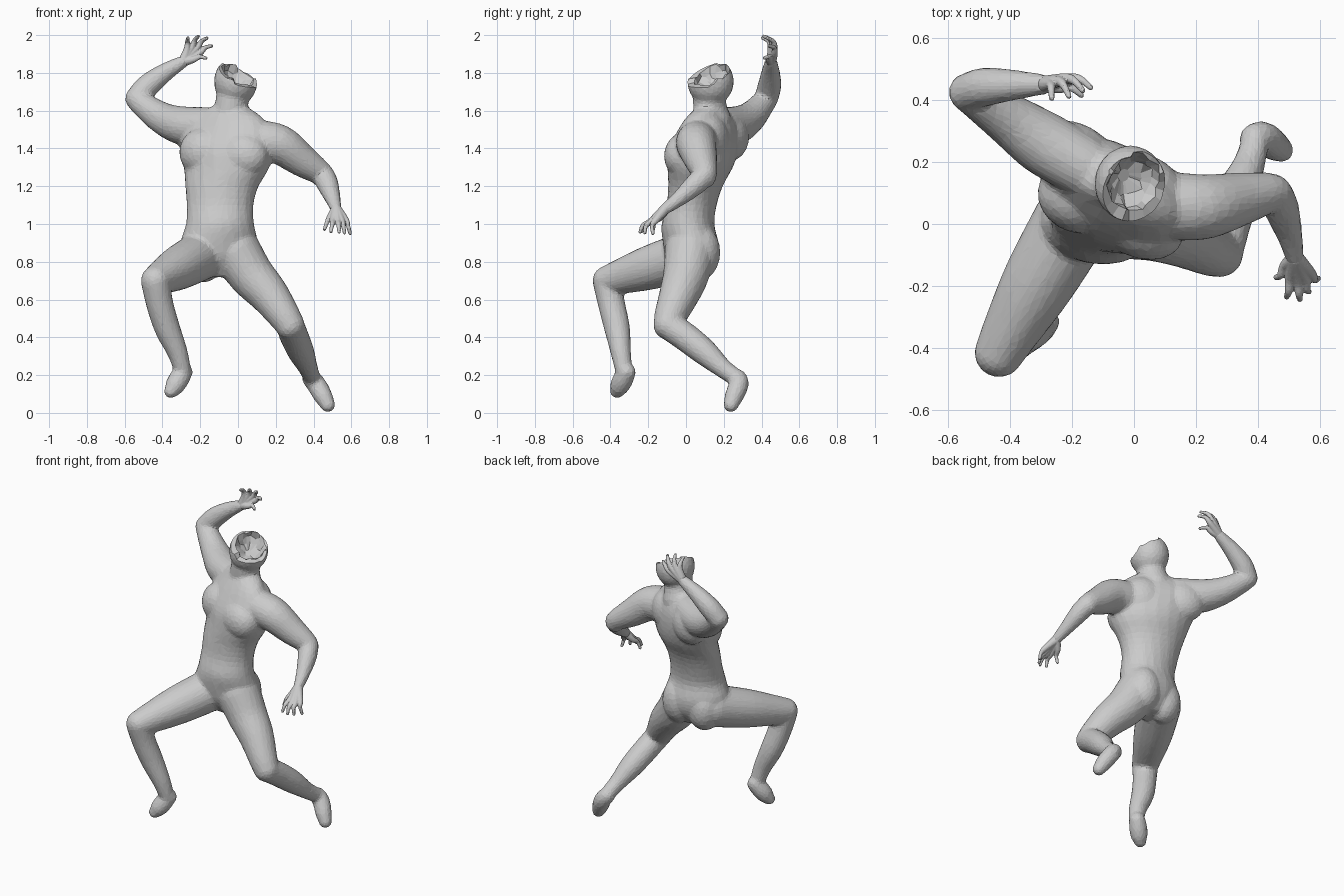
import bpy, bmesh, math, random
from mathutils import Vector, Matrix

if "Cube" in bpy.data.objects:
    bpy.data.objects.remove(bpy.data.objects["Cube"])

random.seed(4)
SIDES = 20


def spline(keys, steps):
    """Catmull-Rom through tuples of numbers."""
    out = []
    for i in range(len(keys) - 1):
        a, b, c, d = (keys[max(i - 1, 0)], keys[i], keys[i + 1],
                      keys[min(i + 2, len(keys) - 1)])
        for s in range(steps):
            t = s / steps
            out.append(tuple(0.5 * (2 * q + (r - p) * t + (2 * p - 5 * q + 4 * r - w) * t * t
                                    + (3 * q - p - 3 * r + w) * t ** 3)
                             for p, q, r, w in zip(a, b, c, d)))
    return out + [keys[-1]]


def loft(bm, rings):
    """Skin rings given as (centre, half-axis u, half-axis v)."""
    rows = []
    for c, u, v in rings:
        rows.append([bm.verts.new(c + u * math.cos(k * math.tau / SIDES)
                                  + v * math.sin(k * math.tau / SIDES)) for k in range(SIDES)])
    faces = [bm.faces.new(rows[0][::-1]), bm.faces.new(rows[-1])]
    for r0, r1 in zip(rows, rows[1:]):
        for k in range(SIDES):
            n = (k + 1) % SIDES
            faces.append(bm.faces.new((r0[k], r0[n], r1[n], r1[k])))
    bmesh.ops.recalc_face_normals(bm, faces=faces)
    return rows


def ball(bm, centre, size, yaw=0):
    m = (Matrix.Translation(centre) @ Matrix.Rotation(math.radians(yaw), 4, 'Z')
         @ Matrix.Diagonal((*size, 1)))
    bmesh.ops.create_icosphere(bm, subdivisions=3, radius=1, matrix=m)


def tube(bm, keys, steps=4):
    """Round limb through (x, y, z, radius) keys with ball ends."""
    pts = spline(keys, steps)
    rings = []
    for i, p in enumerate(pts):
        tan = Vector(pts[min(i + 1, len(pts) - 1)][:3]) - Vector(pts[max(i - 1, 0)][:3])
        q = Vector((0, 0, 1)).rotation_difference(tan.normalized())
        rings.append((Vector(p[:3]), q @ Vector((p[3], 0, 0)), q @ Vector((0, p[3], 0))))
    loft(bm, rings)
    for p in (pts[0], pts[-1]):
        ball(bm, p[:3], (p[3],) * 3)


def make(name, bm):
    me = bpy.data.meshes.new(name)
    bm.to_mesh(me)
    bm.free()
    ob = bpy.data.objects.new(name, me)
    bpy.context.collection.objects.link(ob)
    return ob


def fuse(ob, voxel, smooth, keep, cutter=None):
    """Merge the overlapping parts into one lightly faceted skin and bake it."""
    m = ob.modifiers.new("Remesh", 'REMESH')
    m.mode, m.voxel_size = 'VOXEL', voxel
    m = ob.modifiers.new("Smooth", 'SMOOTH')
    m.factor, m.iterations = 0.5, smooth
    m = ob.modifiers.new("Decimate", 'DECIMATE')
    m.ratio = keep
    if cutter:
        m = ob.modifiers.new("Cut", 'BOOLEAN')
        m.operation, m.solver, m.object = 'DIFFERENCE', 'EXACT', cutter
    bpy.ops.object.select_all(action='DESELECT')
    ob.select_set(True)
    bpy.context.view_layer.objects.active = ob
    bpy.ops.object.convert(target='MESH')
    bpy.ops.object.shade_flat()


body = bmesh.new()

# Twisting torso: x, y, z, half width, half depth, yaw
torso = [(-.08, .03, .72, .08, .07, 10), (-.09, .03, .81, .18, .13, 10),
         (-.10, .025, .90, .205, .147, 8), (-.095, .01, 1.0, .18, .14, 0),
         (-.095, .03, 1.1, .178, .132, -8), (-.085, .05, 1.2, .198, .14, -15),
         (-.06, .075, 1.3, .238, .158, -24), (-.06, .095, 1.4, .262, .158, -27),
         (-.06, .12, 1.5, .25, .13, -27), (-.06, .13, 1.57, .20, .095, -27),
         (-.05, .13, 1.62, .10, .07, -20)]
rings = []
for x, y, z, w, d, yaw in spline(torso, 3):
    a = math.radians(yaw)
    rings.append((Vector((x, y, z)), Vector((math.cos(a), math.sin(a), 0)) * w,
                  Vector((-math.sin(a), math.cos(a), 0)) * d))
loft(body, rings)

# Chest, shoulder blades, buttocks
ball(body, (.015, .005, 1.36), (.155, .112, .13), -27)
ball(body, (-.185, .085, 1.38), (.13, .112, .13), -27)
ball(body, (-.19, .225, 1.46), (.14, .10, .13), -27)
ball(body, (.04, .13, 1.45), (.13, .09, .13), -27)
ball(body, (-.18, .06, .83), (.105, .105, .14))
ball(body, (-.01, .07, .85), (.11, .112, .15))

# Neck and head
tube(body, [(-.05, .14, 1.55, .10), (-.035, .125, 1.63, .088), (-.025, .125, 1.69, .09)])
ball(body, (-.012, .13, 1.755), (.116, .124, .13))

# Raised arm
tube(body, [(-.17, .19, 1.52, .10), (-.29, .26, 1.52, .103), (-.40, .335, 1.56, .085),
            (-.50, .40, 1.63, .067), (-.535, .425, 1.665, .063)])
tube(body, [(-.535, .425, 1.665, .062), (-.48, .442, 1.73, .063), (-.39, .448, 1.80, .05),
            (-.29, .45, 1.86, .033)])
# Lowered arm
tube(body, [(.10, .06, 1.44, .11), (.22, .055, 1.42, .106), (.34, .08, 1.335, .087),
            (.43, .10, 1.275, .067), (.45, .10, 1.25, .06)])
tube(body, [(.45, .10, 1.26, .06), (.475, .05, 1.21, .058), (.50, -.03, 1.14, .043),
            (.52, -.11, 1.08, .03)])

# Lifted front leg
tube(body, [(-.20, .0, .83, .13), (-.31, -.19, .77, .118), (-.40, -.35, .72, .092),
            (-.435, -.415, .70, .08)])
tube(body, [(-.435, -.415, .69, .078), (-.415, -.395, .58, .072), (-.375, -.365, .45, .069),
            (-.32, -.345, .32, .054), (-.295, -.33, .23, .046)])
tube(body, [(-.29, -.315, .215, .05), (-.315, -.335, .175, .055), (-.34, -.355, .135, .05),
            (-.355, -.365, .115, .038)])
# Trailing back leg
tube(body, [(-.01, .02, .85, .135), (.07, .0, .73, .122), (.16, -.035, .63, .107),
            (.24, -.08, .52, .087), (.275, -.095, .465, .078)])
tube(body, [(.275, -.095, .465, .075), (.30, .0, .40, .076), (.335, .10, .32, .07),
            (.37, .19, .24, .052), (.39, .26, .19, .046)])
tube(body, [(.39, .275, .18, .05), (.415, .28, .15, .053), (.45, .255, .09, .05),
            (.475, .238, .043, .04)])

# Ragged cutter that hollows the open side of the head
cut = bmesh.new()
tilt = Vector((0, 0, 1)).rotation_difference(Vector((.42, -.34, .85)).normalized())
mid = Vector((0, .13, 1.79))
rows = loft(cut, [(mid + tilt @ Vector((0, 0, h)), tilt @ Vector((r, 0, 0)),
                   tilt @ Vector((0, r * 1.06, 0)))
                  for r, h in [(.02, -.08), (.06, -.06), (.08, -.03), (.094, 0), (.25, .01), (.25, .25)]])
for row in rows[1:4]:
    for v in row:
        v.co += Vector([random.uniform(-.01, .01) for _ in range(3)])
cutter = make("head_cutter", cut)
cutter.hide_render = True

fuse(make("body", body), .011, 6, .14, cutter)
bpy.data.objects.remove(cutter)

# Hands: wrist, outward bend of the fingers, then (knuckle, tip) per finger
hands = {
    "raised_hand": ((-.29, .45, 1.86), (.0, .012, .01), [
        ((-.27, .45, 1.925), (-.265, .405, 1.985)), ((-.245, .46, 1.935), (-.21, .412, 1.994)),
        ((-.22, .468, 1.93), (-.165, .43, 1.984)), ((-.205, .468, 1.905), (-.14, .44, 1.942)),
        ((-.235, .44, 1.872), (-.17, .415, 1.878))]),
    "lowered_hand": ((.52, -.11, 1.08), (.0, -.012, .008), [
        ((.487, -.135, 1.035), (.458, -.172, .972)), ((.505, -.175, 1.02), (.492, -.235, .96)),
        ((.53, -.185, 1.015), (.535, -.243, .958)), ((.55, -.18, 1.015), (.564, -.218, .953)),
        ((.57, -.16, 1.02), (.594, -.175, .95))]),
}
for name, (wrist, bend, fingers) in hands.items():
    bm = bmesh.new()
    for knuckle, tip in fingers:
        joint = (Vector(knuckle) + Vector(tip)) / 2 + Vector(bend)
        tube(bm, [(*wrist, .028), (*knuckle, .018), (*joint, .0125), (*tip, .009)])
    fuse(make(name, bm), .004, 2, .25)
